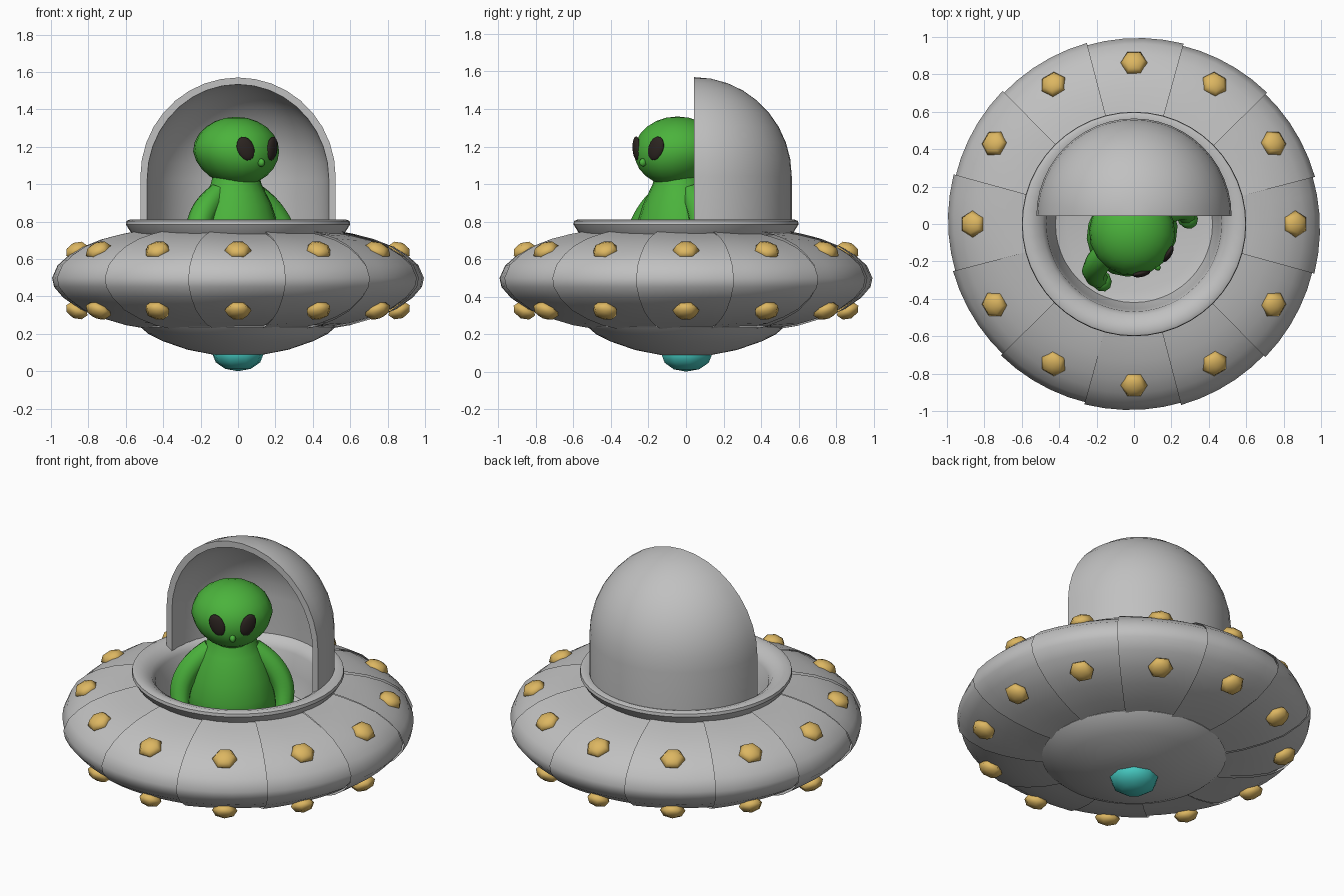
import bpy, bmesh, math, random
from mathutils import Matrix, Vector

random.seed(4)
cube = bpy.data.objects.get("Cube")
if cube:
    bpy.data.objects.remove(cube, do_unlink=True)


def material(name, rgb):
    m = bpy.data.materials.new(name)
    m.use_nodes = True
    m.diffuse_color = (*rgb, 1)
    m.node_tree.nodes["Principled BSDF"].inputs["Base Color"].default_value = (*rgb, 1)
    return m


GREY = material("hull grey", (0.53, 0.53, 0.53))
GREEN = material("skin green", (0.07, 0.45, 0.045))
AMBER = material("lamp amber", (0.72, 0.47, 0.12))
TEAL = material("beam teal", (0.06, 0.58, 0.53))
BLACK = material("eye black", (0.025, 0.018, 0.015))


def finish(obj, mat, angle=40):
    obj.data.materials.clear()
    obj.data.materials.append(mat)
    bpy.ops.object.select_all(action="DESELECT")
    obj.select_set(True)
    bpy.context.view_layer.objects.active = obj
    bpy.ops.object.shade_smooth_by_angle(angle=math.radians(angle))
    return obj


def to_object(bm, name, mat, matrix=Matrix(), angle=40):
    mesh = bpy.data.meshes.new(name)
    bm.to_mesh(mesh)
    bm.free()
    obj = bpy.data.objects.new(name, mesh)
    bpy.context.collection.objects.link(obj)
    obj.matrix_world = matrix
    return finish(obj, mat, angle)


def sweep(bm, profile, start, end, steps, shape=None, loop=False):
    """Turn an (r, z) profile about z; shape(r, z, t) may bend it on the way."""
    rows = []
    for i in range(steps + 1):
        t = i / steps
        a = start + (end - start) * t
        row = []
        for r, z in profile:
            if shape:
                r, z = shape(r, z, t)
            row.append(bm.verts.new((r * math.cos(a), r * math.sin(a), z)))
        rows.append(row)
    n = len(profile)
    for a, b in zip(rows, rows[1:]):
        for j in range(n if loop else n - 1):
            k = (j + 1) % n
            bm.faces.new((a[j], b[j], b[k], a[k]))
    return rows


def revolve(name, profile, mat, steps=48, matrix=Matrix(), angle=40):
    bm = bmesh.new()
    sweep(bm, profile, 0, math.tau, steps)
    bmesh.ops.remove_doubles(bm, verts=bm.verts, dist=1e-4)
    return to_object(bm, name, mat, matrix, angle)


def ball(name, mat, matrix, u=16, v=10, shape=None):
    bm = bmesh.new()
    bmesh.ops.create_uvsphere(bm, u_segments=u, v_segments=v, radius=1)
    if shape:
        for vert in bm.verts:
            shape(vert.co)
    return to_object(bm, name, mat, matrix, 60)


def scale(x, y, z):
    return Matrix.Diagonal((x, y, z, 1))


# Saucer core, belly dish and cockpit collar
MID = 0.48
panel_profile = [(0.50, 0.225), (0.62, 0.245), (0.74, 0.28), (0.85, 0.325),
                 (0.94, 0.39), (0.99, 0.45), (1.0, 0.50), (0.97, 0.57),
                 (0.91, 0.625), (0.84, 0.67), (0.74, 0.71), (0.64, 0.735), (0.56, 0.75)]
revolve("hull_core", [(r * 0.975, MID + (z - MID) * 0.93) for r, z in panel_profile], GREY)
revolve("belly_dish", [(0, 0.085), (0.14, 0.09), (0.27, 0.115), (0.40, 0.16),
                       (0.48, 0.20), (0.52, 0.235), (0.5, 0.27)], GREY)
revolve("cockpit_collar", [(0.55, 0.72), (0.575, 0.745), (0.60, 0.785), (0.597, 0.803),
                           (0.575, 0.812), (0.53, 0.80), (0.49, 0.775), (0.468, 0.74),
                           (0.455, 0.62), (0.42, 0.51), (0.36, 0.49), (0, 0.49)], GREY)

# Twelve overlapping plates, each sloping down toward the next one
bm = bmesh.new()
for k in range(12):
    centre = math.radians(30 * k)
    half = math.radians(15.4)
    lift = random.uniform(0.0, 0.012)
    lean = random.choice((0.03, 0.045, 0.06))

    def plate(r, z, t):
        s = 1 - lift - lean * t - 0.02 * math.sin(math.pi * t)
        return r * (1 - 0.012 * t), MID + (z - MID) * s

    sweep(bm, panel_profile, centre - half, centre + half, 5, plate)
to_object(bm, "hull_plates", GREY, angle=50)

# Lamps around the upper and lower slopes
for level, z, tilt in (("upper", 0.645, 25), ("lower", 0.325, 155)):
    for k in range(12):
        place = (Matrix.Rotation(math.radians(30 * k), 4, "Z")
                 @ Matrix.Translation((0.862, 0, z))
                 @ Matrix.Rotation(math.radians(tilt), 4, "Y"))
        ball(f"{level}_lamp_{k + 1}", AMBER, place @ scale(0.072, 0.072, 0.045), 6, 4)

# Beam emitter below
ball("beam_emitter", TEAL, Matrix.Translation((0, 0, 0.095)) @ scale(0.14, 0.14, 0.095), 9, 6)

# Half canopy behind the pilot
outer = [(0.522, 0.75), (0.522, 1.04)]
outer += [(0.522 * math.cos(a), 1.04 + 0.53 * math.sin(a))
          for a in (math.pi / 2 * i / 9 for i in range(1, 10))]
inner = [(r * 0.93, 0.75 + (z - 0.75) * 0.955) for r, z in reversed(outer)]
bm = bmesh.new()
rows = sweep(bm, outer + inner, 0, math.pi, 24, loop=True)
for row in (rows[0], rows[-1]):
    h = len(row) // 2
    for j in range(h - 1):
        bm.faces.new((row[j], row[j + 1], row[-2 - j], row[-1 - j]))
bmesh.ops.remove_doubles(bm, verts=bm.verts, dist=1e-4)
bmesh.ops.recalc_face_normals(bm, faces=bm.faces)
to_object(bm, "half_canopy", GREY, Matrix.Translation((0, 0.042, 0)))

# Pilot: local x is forward, local y is its left
pilot = Matrix.Translation((-0.01, -0.045, 0)) @ Matrix.Rotation(math.radians(-54), 4, "Z")


def chin(co):
    # Narrow the lower face and push it forward a little
    if co.z < 0:
        co.y *= 1 + 0.12 * co.z
        co.x += -0.10 * co.z


ball("head", GREEN, pilot @ Matrix.Translation((0, 0, 1.175)) @ scale(0.232, 0.23, 0.185),
     18, 12, chin)
revolve("torso", [(0, 0.48), (0.2, 0.49), (0.25, 0.58), (0.25, 0.70), (0.225, 0.80),
                  (0.195, 0.89), (0.165, 0.95), (0.14, 1.0), (0.13, 1.04), (0, 1.06)],
        GREEN, 18, pilot @ scale(0.92, 1, 1), 60)
ball("nose", GREEN, pilot @ Matrix.Translation((0.228, 0, 1.115)) @ scale(0.022, 0.018, 0.022), 8, 6)

for side, s in (("left", 1), ("right", -1)):
    # Eye: flattened oval lying on the face, its top leaning outward
    place = (pilot @ Matrix.Rotation(math.radians(23 * s), 4, "Z")
             @ Matrix.Translation((0.224, 0, 1.19))
             @ Matrix.Rotation(math.radians(-22 * s), 4, "X"))
    ball(f"{side}_eye", BLACK, place @ scale(0.02, 0.046, 0.066), 14, 8)

    # Arm: tapered tube from shoulder to hand
    curve = bpy.data.curves.new(f"{side}_arm", "CURVE")
    curve.dimensions = "3D"
    curve.bevel_depth = 1
    curve.bevel_resolution = 2
    curve.resolution_u = 4
    curve.use_fill_caps = True
    path = [(0, 0.12, 0.95, 0.06), (0.01, 0.20, 0.89, 0.07), (0.03, 0.28, 0.79, 0.07),
            (0.06, 0.30, 0.70, 0.062), (0.10, 0.29, 0.62, 0.05)]
    spline = curve.splines.new("NURBS")
    spline.points.add(len(path) - 1)
    spline.use_endpoint_u = True
    for point, (x, y, z, r) in zip(spline.points, path):
        point.co = (x, y * s, z, 1)
        point.radius = r
    arm = bpy.data.objects.new(f"{side}_arm", curve)
    bpy.context.collection.objects.link(arm)
    arm.matrix_world = pilot
    bpy.ops.object.select_all(action="DESELECT")
    arm.select_set(True)
    bpy.context.view_layer.objects.active = arm
    bpy.ops.object.convert(target="MESH")
    finish(bpy.context.view_layer.objects.active, GREEN, 60)
    ball(f"{side}_hand", GREEN,
         pilot @ Matrix.Translation((0.11, 0.285 * s, 0.60)) @ scale(0.065, 0.055, 0.06), 10, 7)
